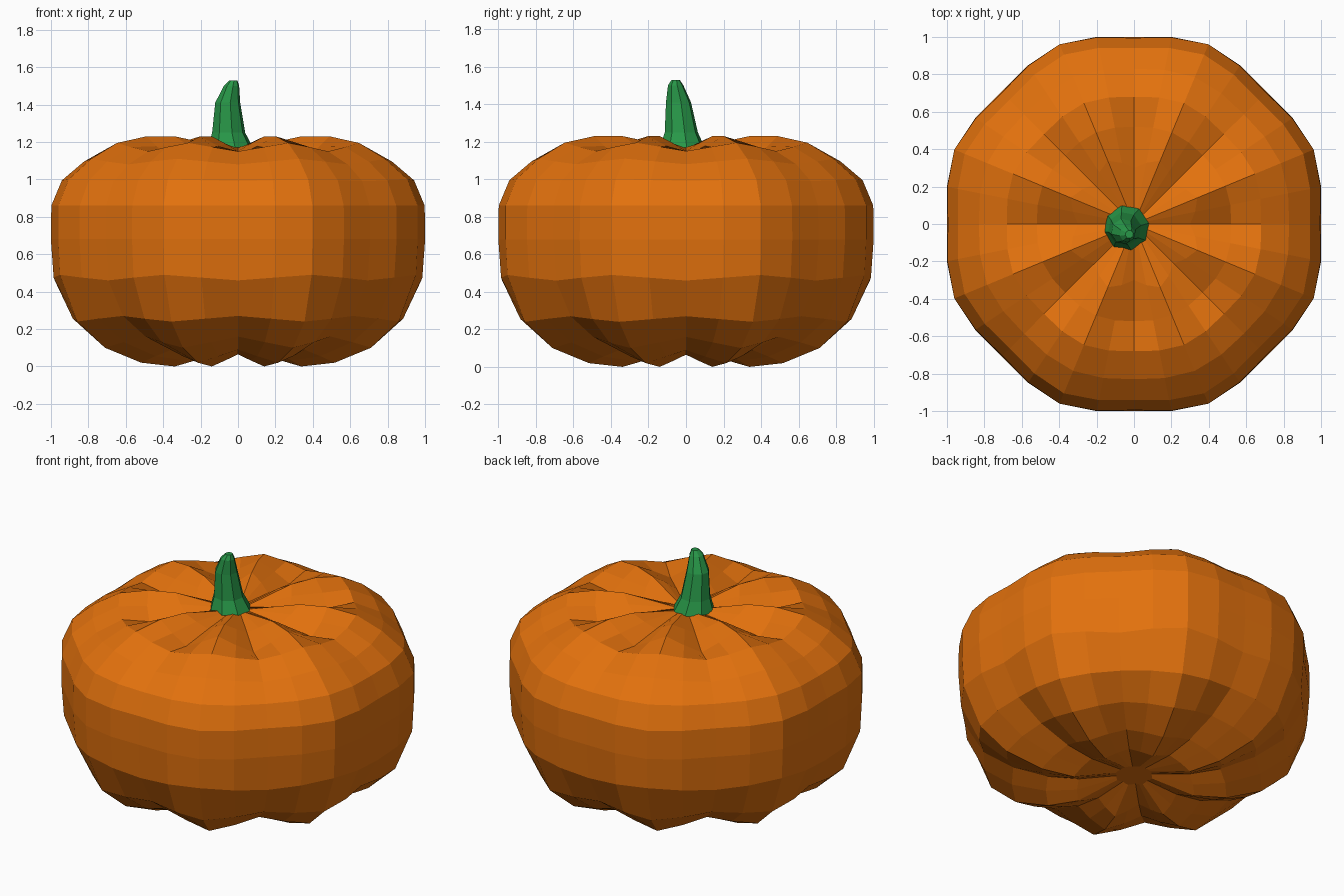
import bpy, bmesh
from math import cos, sin, pi

if "Cube" in bpy.data.objects:
    bpy.data.objects.remove(bpy.data.objects["Cube"])


def loft(name, rings, color):
    """Skin stacked rings of points (top to bottom) and cap both ends."""
    bm = bmesh.new()
    loops = [[bm.verts.new(p) for p in ring] for ring in rings]
    n = len(loops[0])
    for a, b in zip(loops, loops[1:]):
        for i in range(n):
            j = (i + 1) % n
            bm.faces.new((a[i], b[i], b[j], a[j]))
    bm.faces.new(loops[0])
    bm.faces.new(loops[-1][::-1])
    bmesh.ops.recalc_face_normals(bm, faces=bm.faces)
    mesh = bpy.data.meshes.new(name)
    bm.to_mesh(mesh)
    bm.free()
    mat = bpy.data.materials.new(name + "_color")
    mat.diffuse_color = color
    mat.use_nodes = True
    mat.node_tree.nodes["Principled BSDF"].inputs["Base Color"].default_value = mat.diffuse_color
    mesh.materials.append(mat)
    obj = bpy.data.objects.new(name, mesh)
    bpy.context.collection.objects.link(obj)
    return obj


# Pumpkin body: eight ribs, each row is rib radius, rib z, groove radius, groove z
PROFILE = [
    (0.07, 1.17, 0.07, 1.17),
    (0.366, 1.23, 0.30, 1.15),
    (0.53, 1.23, 0.52, 1.125),
    (0.70, 1.195, 0.68, 1.15),
    (0.85, 1.11, 0.83, 1.08),
    (0.98, 1.00, 0.94, 0.99),
    (1.04, 0.86, 0.995, 0.86),
    (1.04, 0.68, 1.00, 0.68),
    (1.03, 0.49, 0.98, 0.46),
    (0.93, 0.24, 0.87, 0.27),
    (0.77, 0.10, 0.70, 0.16),
    (0.56, 0.02, 0.50, 0.09),
    (0.366, 0.0, 0.32, 0.065),
    (0.11, 0.07, 0.10, 0.075),
]
body = []
for rr, rz, gr, gz in PROFILE:
    ring = []
    for i in range(32):
        w = (0, 0.5, 1, 0.5)[i % 4]
        r, z, a = gr + (rr - gr) * w, gz + (rz - gz) * w, i * pi / 16
        ring.append((r * cos(a), r * sin(a), z))
    body.append(ring)
loft("pumpkin_body", body, (0.76, 0.165, 0.004, 1))

# Stem: tapering eight-sided sections (centre x, centre y, z, radius)
SECTIONS = [
    (-0.025, -0.055, 1.53, 0.022),
    (-0.035, -0.055, 1.50, 0.042),
    (-0.055, -0.04, 1.41, 0.068),
    (-0.05, -0.025, 1.25, 0.09),
    (-0.04, -0.02, 1.17, 0.122),
]
stem = [[(x + r * cos(i * pi / 4 + 0.2), y + r * sin(i * pi / 4 + 0.2), z)
         for i in range(8)] for x, y, z, r in SECTIONS]
loft("stem", stem, (0.021, 0.31, 0.065, 1))
